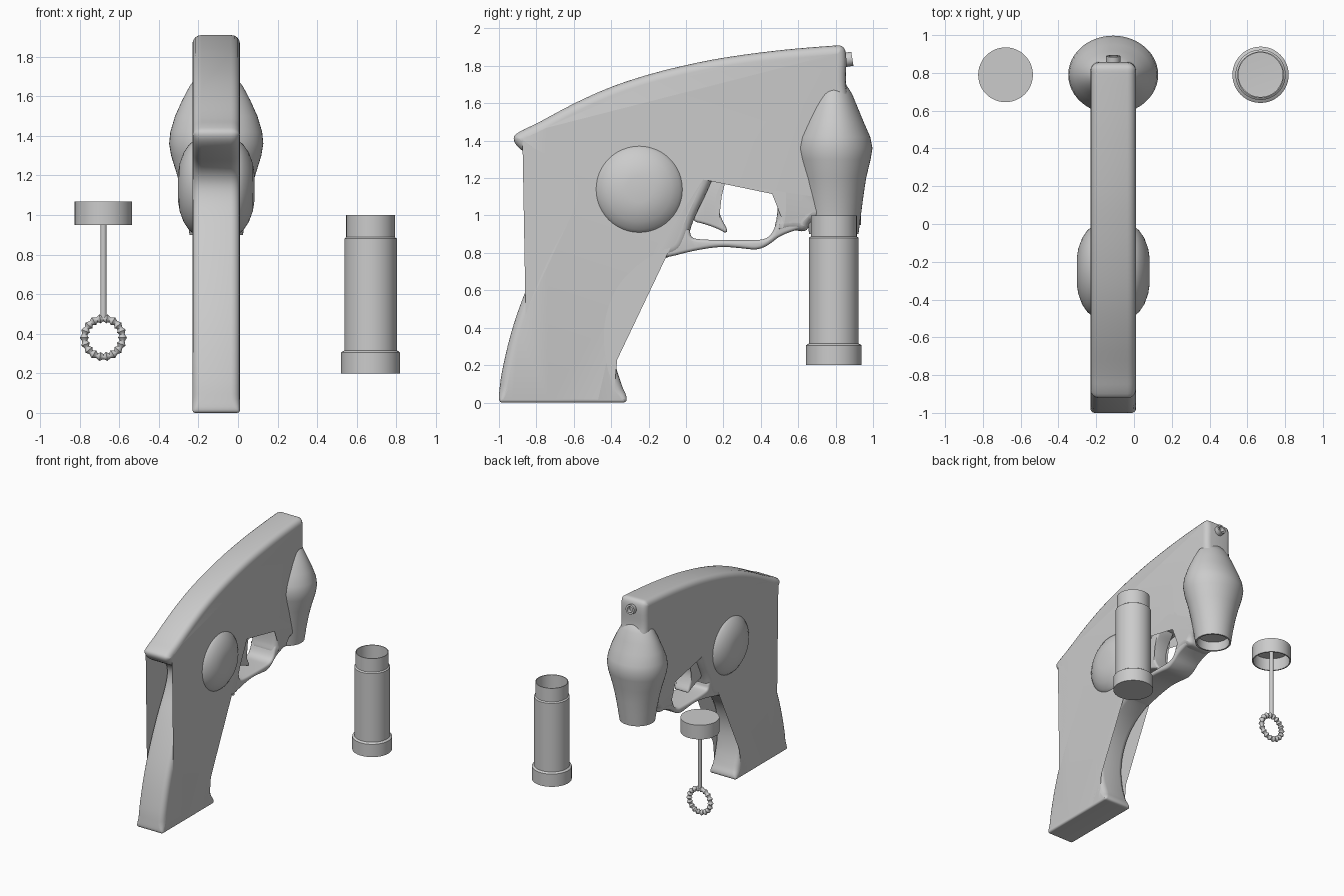
import bpy, bmesh
from math import sin, cos, pi
from mathutils import Vector, Matrix

if "Cube" in bpy.data.objects:
    bpy.data.objects.remove(bpy.data.objects["Cube"])

CX = -0.11  # centre plane of the toy


def finish(name, bm, angle=40):
    bmesh.ops.remove_doubles(bm, verts=bm.verts, dist=1e-5)
    bmesh.ops.recalc_face_normals(bm, faces=bm.faces)
    me = bpy.data.meshes.new(name)
    bm.to_mesh(me)
    bm.free()
    ob = bpy.data.objects.new(name, me)
    bpy.context.collection.objects.link(ob)
    bpy.ops.object.select_all(action='DESELECT')
    bpy.context.view_layer.objects.active = ob
    ob.select_set(True)
    bpy.ops.object.shade_smooth_by_angle(angle=angle * pi / 180)
    return ob


def bridge(bm, rings, closed=False):
    n = len(rings[0])
    pairs = list(zip(rings, rings[1:]))
    if closed:
        pairs.append((rings[-1], rings[0]))
    for a, b in pairs:
        for i in range(n):
            j = (i + 1) % n
            bm.faces.new((a[i], a[j], b[j], b[i]))


def slab(name, pts, half, rad, rounds=2):
    """Rounded-edge plate from a (y, z) outline, softened by corner cutting."""
    pts = [Vector(p) for p in pts]
    for _ in range(rounds):
        pts = [p for a, b in zip(pts, pts[1:] + pts[:1])
               for p in (a.lerp(b, .25), a.lerp(b, .75))]
    n = len(pts)
    area = sum(pts[i - 1].cross(pts[i]) for i in range(n))
    s = 1 if area > 0 else -1
    inward = []
    for i in range(n):
        t = (pts[(i + 1) % n] - pts[i - 1]).normalized()
        inward.append(Vector((-t.y, t.x)) * s)
    bm = bmesh.new()
    rings = []
    steps = 4
    angs = [(sd, k * pi / 2 / steps) for sd, ks in
            ((-1, range(steps, -1, -1)), (1, range(steps + 1))) for k in ks]
    for sd, a in angs:
        ring = []
        for p, d in zip(pts, inward):
            r = min(rad, .015 + p.y * .4)
            q = p + d * r * (1 - cos(a))
            ring.append(bm.verts.new((CX + sd * (half - r + r * sin(a)), q.x, q.y)))
        rings.append(ring)
    bridge(bm, rings)
    bmesh.ops.triangulate(bm, faces=[bm.faces.new(rings[0]), bm.faces.new(rings[-1])])
    return finish(name, bm)


def lathe(name, prof, mat, n=48, angle=40):
    """Revolve (rx, ry, height) rings about local z."""
    bm = bmesh.new()
    rings = []
    for rx, ry, z in prof:
        rings.append([bm.verts.new((rx * cos(2 * pi * i / n), ry * sin(2 * pi * i / n), z))
                      for i in range(n)])
    bridge(bm, rings)
    bmesh.ops.transform(bm, matrix=mat, verts=bm.verts)
    bmesh.ops.dissolve_degenerate(bm, dist=1e-5, edges=bm.edges)
    return finish(name, bm, angle)


def rnd(*prof):
    return [(r, r, z) for r, z in prof]


T = Matrix.Translation

# body: grip, tail, top and trigger opening
slab("body", [
    (-.96, 0), (-1.0, .0), (-1.0, .05), (-.985, .17), (-.93, .4), (-.85, .62), (-.75, .84),
    (-.66, 1.0), (-.622, 1.1), (-.625, 1.18), (-.68, 1.25), (-.8, 1.3), (-.9, 1.36),
    (-.93, 1.42), (-.88, 1.455), (-.8, 1.49), (-.6, 1.6), (-.4, 1.69), (-.2, 1.755),
    (0, 1.805), (.2, 1.845), (.5, 1.885), (.78, 1.908), (.84, 1.91), (.86, 1.86), (.852, 1.7),
    (.87, 1.62), (.87, 1.05), (.82, .99), (.66, .98), (.65, .91), (.56, .925), (.49, .9),
    (.47, .93), (.49, 1.0), (.49, 1.17), (.46, 1.225), (.39, 1.238), (.22, 1.238), (.15, 1.215),
    (.1, 1.1), (.04, .98), (.01, .88), (-.03, .8), (-.12, .77), (-.25, .69), (-.35, .57),
    (-.4, .4), (-.385, .22), (-.34, .08), (-.315, .03), (-.32, .0), (-.36, 0)], .12, .045)

# trigger guard
slab("trigger_guard", [
    (-.14, .78), (-.1, .775), (.03, .81), (.18, .835), (.3, .825), (.38, .815), (.44, .84),
    (.5, .89), (.58, .92), (.62, .93), (.6, 1.0), (.52, 1.02), (.49, .98), (.46, .9), (.42, .872),
    (.36, .868), (.2, .868), (.06, .872), (.025, .885), (.02, .93), (-.03, .95), (-.12, .9)],
    .112, .018)

# trigger
slab("trigger", [
    (.12, 1.26), (.26, 1.26), (.25, 1.22), (.19, 1.15), (.165, 1.06), (.19, .98), (.225, .92),
    (.21, .905), (.18, .925), (.1, .955), (.03, .97), (.06, 1.05)], .065, .015)

# bulging socket at the barrel end, open below
lathe("barrel_socket", [
    (0, 0, .98), (.118, .115, .97), (.122, .12, .9), (.135, .132, .9), (.15, .145, 1.0),
    (.17, .158, 1.1), (.197, .173, 1.2), (.228, .197, 1.3), (.238, .207, 1.36),
    (.232, .195, 1.42), (.208, .16, 1.5), (.172, .127, 1.58), (.135, .098, 1.65),
    (.09, .06, 1.71), (0, 0, 1.74)], T((CX, .79, 0)))

# round side bulges
for side, name in ((1, "side_bulge_left"), (-1, "side_bulge_right")):
    lathe(name, rnd((.245, .09), (.235, .115), (.215, .138), (.175, .165), (.12, .185),
                    (.07, .193), (.0, .193)),
          T((CX, -.25, 1.14)) @ Matrix.Rotation(side * pi / 2, 4, 'Y'))

# small nozzle tube
lathe("nozzle", rnd((.038, -.04), (.038, .05), (.024, .05), (.022, .005), (0, .005)),
      T((CX, .84, 1.83)) @ Matrix.Rotation(-pi / 2 + .16, 4, 'X'), 24)

# solution bottle
lathe("bottle", rnd((0, .2), (.149, .2), (.149, .305), (.143, .31), (.133, .315), (.133, .88),
                    (.123, .888), (.123, 1.0), (.117, 1.0), (.117, .86), (.117, .24), (0, .235)),
      T((.67, .79, 0)))

# wand: cap, stem and ribbed ring
W = T((-.68, .79, 0))
lathe("wand_cap", rnd((0, 1.067), (.145, 1.067), (.145, .95), (.136, .95), (.136, 1.05), (0, 1.05)), W)
lathe("wand_stem", rnd((0, .48), (.016, .48), (.016, 1.055), (0, 1.055)), W, 16)

bm = bmesh.new()
ribs = 18
rings = []
for i in range(ribs * 4):
    a = 2 * pi * i / (ribs * 4)
    r = (.023, .017, .013, .017)[i % 4]
    rings.append([bm.verts.new((-.68 + (.096 + r * cos(b)) * cos(a), .79 + r * sin(b),
                                .38 + (.096 + r * cos(b)) * sin(a)))
                  for b in (2 * pi * k / 12 for k in range(12))])
bridge(bm, rings, closed=True)
finish("wand_ring", bm, 50)
